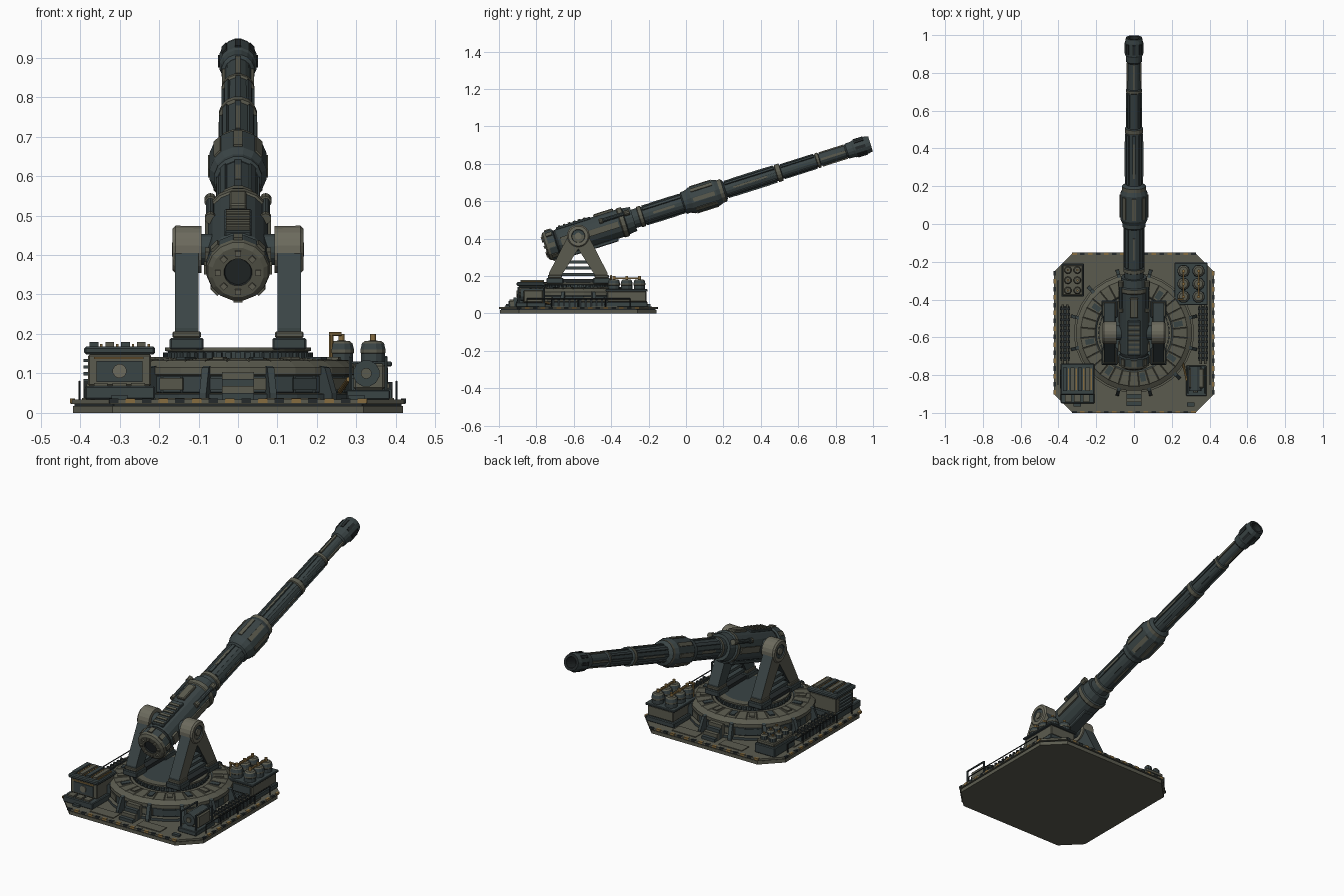
import bpy, bmesh, math
from mathutils import Matrix, Vector

CY = -0.576                      # centre of the platform
GUN = Matrix.Translation((0, CY, 0.412)) @ Matrix.Rotation(math.radians(17.6), 4, 'X')
ALONG = Matrix.Rotation(-math.pi / 2, 4, 'X')   # lathe axis z -> y
SIDE = Matrix.Rotation(math.pi / 2, 4, 'Y')     # lathe axis z -> x

COLOURS = {"olive": (0.105, 0.105, 0.078), "slate": (0.042, 0.058, 0.060),
           "dark": (0.018, 0.023, 0.024), "pale_olive": (0.15, 0.145, 0.11),
           "brass": (0.24, 0.15, 0.05)}
MATS = {}
for n, c in COLOURS.items():
    MATS[n] = bpy.data.materials.new(n)
    MATS[n].diffuse_color = (*c, 1)


def finish(name, bm, mats, m=Matrix()):
    bmesh.ops.recalc_face_normals(bm, faces=bm.faces)
    bm.transform(m)
    me = bpy.data.meshes.new(name)
    bm.to_mesh(me)
    bm.free()
    for k in mats:
        me.materials.append(MATS[k])
    ob = bpy.data.objects.new(name, me)
    bpy.context.collection.objects.link(ob)
    return ob


def box(name, lo, hi, mat, m=Matrix(), bevel=0):
    bm = bmesh.new()
    c = [(a + b) / 2 for a, b in zip(lo, hi)]
    s = [b - a for a, b in zip(lo, hi)]
    bmesh.ops.create_cube(bm, matrix=Matrix.Translation(c) @ Matrix.Diagonal((*s, 1)))
    if bevel:
        bmesh.ops.bevel(bm, geom=bm.edges[:], offset=bevel, segments=1, affect='EDGES')
    return finish(name, bm, [mat], m)


def lathe(name, prof, mats, m=Matrix(), n=16, groove=()):
    """prof: (radius, height, material index of the band that follows); groove: bands inset as panels"""
    bm = bmesh.new()
    rings = []
    for r, z, _ in prof:
        rings.append([bm.verts.new((r * math.cos(2 * math.pi * (i + .5) / n),
                                    r * math.sin(2 * math.pi * (i + .5) / n), z)) for i in range(n)])
    panels = []
    for k in range(len(rings) - 1):
        for i in range(n):
            j = (i + 1) % n
            f = bm.faces.new((rings[k][i], rings[k][j], rings[k + 1][j], rings[k + 1][i]))
            f.material_index = prof[k][2]
            if k in groove:
                panels.append(f)
    bm.faces.new(rings[0][::-1]).material_index = prof[0][2]
    bm.faces.new(rings[-1]).material_index = prof[-1][2]
    bmesh.ops.recalc_face_normals(bm, faces=bm.faces)
    if panels:
        bmesh.ops.inset_individual(bm, faces=panels, thickness=0.004, depth=0.003)
    return finish(name, bm, mats, m)


def rod(name, p, q, r, mat, n=8):
    p, q = Vector(p), Vector(q)
    m = Matrix.Translation(p) @ (q - p).to_track_quat('Z', 'Y').to_matrix().to_4x4()
    return lathe(name, [(r, 0, 0), (r, (q - p).length, 0)], [mat], m, n)


def prism(name, pts, x0, x1, mats, rule=None):
    """extrude a (y, z) outline along x"""
    bm = bmesh.new()
    f = bm.faces.new([bm.verts.new((x0, y, z)) for y, z in pts])
    g = bmesh.ops.extrude_face_region(bm, geom=[f])['geom']
    bmesh.ops.translate(bm, verts=[v for v in g if isinstance(v, bmesh.types.BMVert)], vec=(x1 - x0, 0, 0))
    bmesh.ops.recalc_face_normals(bm, faces=bm.faces)
    if rule:
        for f in bm.faces:
            f.material_index = rule(f)
    return finish(name, bm, mats)


# ---- base slab with cut corners
def slab(name, h, z0, z1, cut, mat):
    k = h - cut
    pts = [(k, -h), (h, -k), (h, k), (k, h), (-k, h), (-h, k), (-h, -k), (-k, -h)]
    bm = bmesh.new()
    f = bm.faces.new([bm.verts.new((x, CY + y, z0)) for x, y in pts])
    g = bmesh.ops.extrude_face_region(bm, geom=[f])['geom']
    bmesh.ops.translate(bm, verts=[v for v in g if isinstance(v, bmesh.types.BMVert)], vec=(0, 0, z1 - z0))
    finish(name, bm, [mat])


slab("base_lower", 0.418, 0, 0.018, 0.1, "olive")
slab("base_gap", 0.414, 0.018, 0.023, 0.1, "dark")
slab("base_deck", 0.424, 0.023, 0.034, 0.1, "olive")

# ---- hazard dashes round the deck edge
for q in range(4):
    rot = Matrix.Translation((0, CY, 0)) @ Matrix.Rotation(q * math.pi / 2, 4, 'Z')
    for i in range(16):
        x = -0.315 + i * 0.042
        box("edge_dash", (x - 0.012, -0.425, 0.025), (x + 0.012, -0.413, 0.036), "brass" if i % 2 else "dark", rot)
    for i in (-1, 1):
        box("deck_plate", (i * 0.14 - 0.07, -0.395, 0.034), (i * 0.14 + 0.07, -0.335, 0.038), "olive", rot)

# ---- turntable
C = Matrix.Translation((0, CY, 0))
lathe("turntable", [(0.318, 0.034, 1), (0.318, 0.048, 0), (0.300, 0.050, 1), (0.300, 0.095, 0), (0.308, 0.097, 0),
                    (0.308, 0.115, 0), (0.285, 0.130, 0), (0.205, 0.136, 1), (0.200, 0.130, 0)],
      ["olive", "slate", "dark"], C, 32, (2, 6))
lathe("gear_ring", [(0.178, 0.13, 1), (0.178, 0.155, 0), (0.186, 0.157, 0), (0.186, 0.166, 0), (0.15, 0.166, 1)],
      ["olive", "slate"], C, 32)
for i in range(48):
    m = C @ Matrix.Rotation(i * math.pi / 24, 4, 'Z')
    box("gear_tooth", (0.175, -0.007, 0.138), (0.190, 0.007, 0.153), "slate", m)
for i in range(16):
    m = C @ Matrix.Rotation((i + .5) * math.pi / 8, 4, 'Z')
    box("wall_panel", (0.292, -0.035, 0.058), (0.306, 0.035, 0.088), "slate" if i % 2 else "olive", m)
    box("ring_block", (0.215, -0.014, 0.13), (0.262, 0.014, 0.141), "olive" if i % 2 else "slate", m)
for i in range(12):
    m = C @ Matrix.Rotation((i + .5) * math.pi / 6, 4, 'Z')
    s = prism("ring_strut", [(0.295, 0.034), (0.345, 0.034), (0.345, 0.05), (0.32, 0.115), (0.295, 0.12)],
              -0.009, 0.009, ["slate"])
    s.data.transform(m @ Matrix.Rotation(-math.pi / 2, 4, 'Z'))

# ---- front and back steps
for s in (-1, 1):
    for k in range(4):
        y = CY + s * (0.375 - k * 0.02)
        box("step", (-0.04, y - 0.012, 0.034), (0.04, y + 0.012, 0.05 + k * 0.018), "olive" if k % 2 else "slate")

# ---- yokes
for s in (-1, 1):
    outer = lambda f: 0 if f.normal.x * s > 0.9 else 1
    for d in (-1, 1):
        prism("yoke_leg", [(CY + d * a, z) for a, z in
              ((0.157, 0.19), (0.157, 0.215), (0.052, 0.42), (0.0, 0.42), (0.0, 0.345), (0.098, 0.19))],
              s * 0.1, s * 0.16, ["olive", "slate"], outer)
        box("yoke_foot", (s * 0.13 - 0.043, CY + d * 0.125 - 0.045, 0.16),
            (s * 0.13 + 0.043, CY + d * 0.125 + 0.045, 0.19), "slate", bevel=0.004)
        box("yoke_shoe", (s * 0.13 - 0.036, CY + d * 0.125 - 0.038, 0.19),
            (s * 0.13 + 0.036, CY + d * 0.125 + 0.038, 0.206), "olive", bevel=0.003)
    for k, w in ((0.2, 0.09), (0.235, 0.075), (0.268, 0.055)):
        box("yoke_brace", (s * 0.13 - 0.02, CY - w, k), (s * 0.13 + 0.02, CY + w, k + 0.016), "slate")
    box("yoke_sill", (s * 0.13 - 0.035, CY - 0.1, 0.16), (s * 0.13 + 0.035, CY + 0.1, 0.185), "dark")
    m = Matrix.Translation((0, CY, 0.414)) @ Matrix.Diagonal((s, 1, 1, 1)) @ SIDE
    lathe("trunnion_drum", [(0.06, 0.092, 0), (0.061, 0.158, 0), (0.053, 0.166, 0), (0.036, 0.166, 1),
                            (0.034, 0.160, 1), (0.018, 0.160, 0), (0.018, 0.167, 0)], ["pale_olive", "slate"], m, 20)
    rod("trunnion_pin", (s * 0.05, CY, 0.414), (s * 0.1, CY, 0.414), 0.04, "slate", 16)

# ---- gun body, turned about its tilted axis
G = GUN @ ALONG
lathe("breech", [(0.034, -0.180, 2), (0.036, -0.186, 0), (0.066, -0.186, 0), (0.078, -0.178, 0), (0.081, -0.165, 1),
                 (0.081, -0.125, 1), (0.072, -0.12, 2), (0.072, -0.105, 1)], ["olive", "slate", "dark"], G, 16)
for i in range(8):
    m = G @ Matrix.Rotation(i * math.pi / 4, 4, 'Z')
    box("breech_bolt", (0.044, -0.007, -0.193), (0.058, 0.007, -0.18), "pale_olive", m)
    box("breech_lug", (0.074, -0.012, -0.165), (0.086, 0.012, -0.13), "olive", m)
lathe("receiver", [(0.074, -0.108, 0), (0.078, -0.10, 0), (0.078, 0.235, 1), (0.083, 0.24, 1), (0.083, 0.262, 0),
                   (0.074, 0.267, 0), (0.068, 0.31, 0)], ["slate", "olive"], G, 16)
lathe("barrel", [(0.052, 0.28, 0), (0.052, 0.34, 1), (0.058, 0.343, 1), (0.058, 0.362, 0), (0.050, 0.365, 0),
                 (0.050, 0.62, 0), (0.042, 0.80, 0), (0.041, 1.11, 1), (0.049, 1.113, 1), (0.049, 1.137, 0),
                 (0.037, 1.14, 0), (0.036, 1.335, 1), (0.042, 1.338, 1), (0.042, 1.352, 0), (0.034, 1.355, 0),
                 (0.033, 1.53, 0)], ["slate", "olive"], G, 16)
lathe("barrel_sleeve", [(0.052, 0.585, 0), (0.062, 0.592, 0), (0.062, 0.612, 0), (0.073, 0.635, 0), (0.073, 0.775, 0),
                        (0.064, 0.795, 1), (0.064, 0.815, 0), (0.048, 0.825, 0)], ["slate", "olive"], G, 16)
lathe("muzzle", [(0.034, 1.50, 0), (0.042, 1.508, 0), (0.044, 1.54, 0), (0.048, 1.548, 0), (0.048, 1.615, 0),
                 (0.043, 1.639, 1), (0.029, 1.639, 1), (0.027, 1.56, 1)], ["slate", "dark"], G, 16)

# ---- ribs along the barrel, sleeve and muzzle
for count, r, t0, t1, w, mat in ((8, 0.049, 0.37, 0.585, 0.009, "slate"), (8, 0.042, 0.83, 1.105, 0.007, "slate"),
                                 (8, 0.036, 1.145, 1.33, 0.006, "slate"), (4, 0.034, 1.36, 1.50, 0.006, "olive"),
                                 (8, 0.070, 0.645, 0.765, 0.011, "olive"), (8, 0.045, 1.555, 1.61, 0.008, "dark"),
                                 (4, 0.050, 0.42, 0.54, 0.006, "olive"), (4, 0.043, 0.87, 1.06, 0.005, "olive")):
    for i in range(count):
        m = G @ Matrix.Rotation(i * 2 * math.pi / count, 4, 'Z')
        box("rib", (r - 0.004, -w, t0), (r + 0.006, w, t1), mat, m)

# ---- receiver details: top vent, side rails, recoil tubes
box("vent_plate", (-0.034, -0.10, 0.068), (0.034, 0.09, 0.082), "slate", GUN, 0.003)
for k in range(6):
    box("vent_slat", (-0.030, -0.088 + k * 0.028, 0.08), (0.030, -0.074 + k * 0.028, 0.087), "olive", GUN)
box("top_block", (-0.022, 0.11, 0.07), (0.022, 0.22, 0.088), "olive", GUN, 0.004)
box("belly_block", (-0.03, -0.06, -0.09), (0.03, 0.2, -0.07), "slate", GUN, 0.004)
for s in (-1, 1):
    box("side_rail", (s * 0.077 - 0.006, 0.06, -0.02), (s * 0.077 + 0.006, 0.225, 0.012), "olive", GUN)
    box("side_plate", (s * 0.072 - 0.012, -0.095, -0.025), (s * 0.072 + 0.012, -0.055, 0.025), "olive", GUN)
    m = GUN @ Matrix.Translation((s * 0.07, 0, 0.042)) @ ALONG
    lathe("recoil_tube", [(0.014, 0.13, 1), (0.014, 0.15, 0), (0.011, 0.152, 0), (0.011, 0.27, 1), (0.015, 0.272, 1),
                          (0.015, 0.3, 1)], ["slate", "olive"], m, 10)

# ---- front left power cabinet
box("cabinet_plinth", (-0.388, -0.95, 0.034), (-0.21, -0.74, 0.068), "slate", bevel=0.004)
box("cabinet_body", (-0.38, -0.895, 0.068), (-0.22, -0.745, 0.148), "olive", bevel=0.004)
box("cabinet_lid", (-0.39, -0.905, 0.148), (-0.21, -0.738, 0.168), "slate", bevel=0.005)
box("cabinet_stripe", (-0.365, -0.899, 0.136), (-0.24, -0.89, 0.142), "brass")
box("cabinet_door", (-0.358, -0.9, 0.078), (-0.242, -0.89, 0.132), "slate")
rod("cabinet_dial", (-0.30, -0.905, 0.106), (-0.30, -0.89, 0.106), 0.018, "pale_olive", 12)
for k in range(4):
    x = -0.365 + k * 0.04
    box("lid_bar", (x - 0.011, -0.885, 0.168), (x + 0.011, -0.76, 0.179), "olive" if k % 2 else "slate")
    box("lid_strip", (x + 0.016, -0.88, 0.168), (x + 0.022, -0.765, 0.174), "brass")
    box("cabinet_fin", (-0.392, -0.87, 0.078 + k * 0.017), (-0.378, -0.77, 0.086 + k * 0.017), "slate")
for k in range(3):
    box("plinth_tread", (-0.365 + k * 0.047, -0.943, 0.066), (-0.33 + k * 0.047, -0.905, 0.076), "olive")

# ---- front right generator
box("generator_plinth", (0.275, -0.91, 0.034), (0.385, -0.75, 0.058), "slate", bevel=0.003)
box("generator_body", (0.292, -0.87, 0.058), (0.372, -0.765, 0.125), "olive", bevel=0.006)
rod("generator_fan", (0.325, -0.885, 0.1), (0.325, -0.755, 0.1), 0.034, "slate", 12)
rod("generator_hub", (0.325, -0.892, 0.1), (0.325, -0.88, 0.1), 0.014, "olive", 10)
for x in (0.285, 0.375):
    for y in (-0.895, -0.76):
        rod("generator_post", (x, y, 0.05), (x, y, 0.142), 0.005, "slate", 6)
    rod("generator_bar", (x, -0.895, 0.14), (x, -0.76, 0.14), 0.005, "slate", 6)
rod("generator_pipe", (0.28, -0.83, 0.085), (0.255, -0.72, 0.05), 0.006, "brass")

# ---- back right tank bank
box("tank_plinth", (0.215, -0.43, 0.034), (0.388, -0.205, 0.062), "slate", bevel=0.004)
box("tank_crate", (0.225, -0.42, 0.062), (0.38, -0.212, 0.118), "olive", bevel=0.004)
box("tank_frame", (0.215, -0.43, 0.118), (0.39, -0.205, 0.13), "slate", bevel=0.003)
for x in (0.262, 0.342):
    for y in (-0.385, -0.317, -0.249):
        lathe("tank", [(0.031, 0.128, 0), (0.031, 0.15, 1), (0.033, 0.152, 1), (0.033, 0.16, 0), (0.029, 0.176, 1),
                       (0.022, 0.182, 1), (0.008, 0.183, 2), (0.008, 0.2, 2)], ["slate", "olive", "brass"],
              Matrix.Translation((x, y, 0)), 12)
    box("tank_pipe", (x - 0.004, -0.385, 0.184), (x + 0.004, -0.249, 0.192), "brass")
box("tank_panel", (0.235, -0.426, 0.07), (0.37, -0.415, 0.11), "slate")
rod("feed_pipe", (0.236, -0.4, 0.13), (0.236, -0.4, 0.203), 0.006, "brass")
rod("feed_elbow", (0.23, -0.4, 0.2), (0.262, -0.4, 0.2), 0.006, "brass")

# ---- back left drum rack
box("rack_base", (-0.385, -0.385, 0.034), (-0.265, -0.21, 0.085), "slate", bevel=0.004)
box("rack_top", (-0.378, -0.378, 0.085), (-0.272, -0.218, 0.105), "olive", bevel=0.004)
for x in (-0.35, -0.30):
    for y in (-0.352, -0.298, -0.244):
        lathe("drum", [(0.02, 0.1, 0), (0.02, 0.125, 1), (0.015, 0.132, 1), (0.006, 0.132, 2), (0.006, 0.14, 2)],
              ["slate", "olive", "brass"], Matrix.Translation((x, y, 0)), 10)

# ---- side conduits and railings
for s in (-1, 1):
    box("conduit_tray", (s * 0.365 - 0.024, -0.725, 0.034), (s * 0.365 + 0.024, -0.435, 0.06), "slate")
    for k in range(10):
        y = -0.71 + k * 0.029
        box("conduit_clamp", (s * 0.365 - 0.026, y - 0.006, 0.034), (s * 0.365 + 0.026, y + 0.006, 0.078), "dark")
    for dx in (-0.012, 0.012):
        rod("conduit", (s * 0.365 + dx, -0.74, 0.068), (s * 0.365 + dx, -0.425, 0.068), 0.008, "olive")
    for y in (-0.85, -0.72, -0.576, -0.43, -0.3):
        rod("rail_post", (s * 0.402, y, 0.03), (s * 0.402, y, 0.08), 0.003, "dark", 6)
    rod("rail_bar", (s * 0.402, -0.85, 0.079), (s * 0.402, -0.3, 0.079), 0.003, "dark", 6)
    box("deck_locker", (s * 0.3 - 0.02, -0.965, 0.034), (s * 0.3 + 0.02, -0.945, 0.045), "slate")
